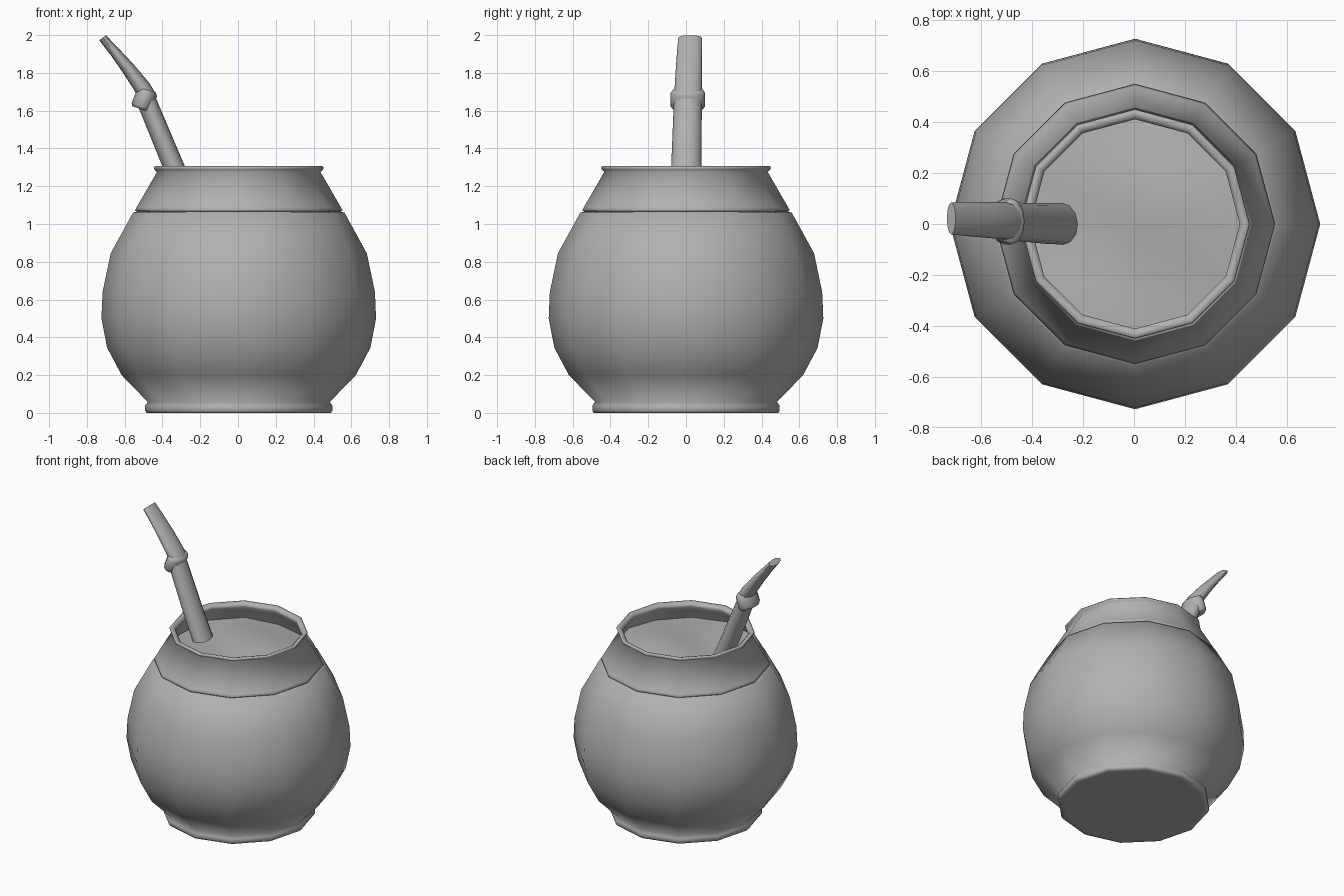
import bpy, bmesh, math
from mathutils import Vector

if "Cube" in bpy.data.objects:
    bpy.data.objects.remove(bpy.data.objects["Cube"])

SIDES = 12
SHIFT = 0.004  # the gourd sits slightly right of centre

grey = bpy.data.materials.new("dark_grey")
grey.diffuse_color = (0.44, 0.44, 0.44, 1)
grey.use_nodes = True
grey.node_tree.nodes["Principled BSDF"].inputs["Base Color"].default_value = grey.diffuse_color


def ring_mesh(name, rings, cap_start=True, cap_end=True, angle=180):
    """Skin a list of equal-length point rings into one smooth object."""
    bm = bmesh.new()
    loops = [[bm.verts.new(p) for p in ring] for ring in rings]
    for a, b in zip(loops, loops[1:]):
        n = len(a)
        for i in range(n):
            j = (i + 1) % n
            bm.faces.new((a[i], a[j], b[j], b[i]))
    if cap_start:
        bm.faces.new(loops[0][::-1])
    if cap_end:
        bm.faces.new(loops[-1])
    bmesh.ops.recalc_face_normals(bm, faces=bm.faces)
    mesh = bpy.data.meshes.new(name)
    bm.to_mesh(mesh)
    bm.free()
    mesh.materials.append(grey)
    ob = bpy.data.objects.new(name, mesh)
    bpy.context.collection.objects.link(ob)
    bpy.context.view_layer.objects.active = ob
    ob.select_set(True)
    bpy.ops.object.shade_smooth_by_angle(angle=math.radians(angle))
    ob.select_set(False)
    return ob


def circle(r):
    return [(SHIFT + r * math.cos(2 * math.pi * i / SIDES),
             r * math.sin(2 * math.pi * i / SIDES)) for i in range(SIDES)]


def lathe(name, profile, **kw):
    """Revolve (radius, height) points around z."""
    return ring_mesh(name, [[(x, y, z) for x, y in circle(r)] for r, z in profile], **kw)


def tube(name, sections):
    """Oval sections: centre x, y, z, lean in degrees, half thickness, half width."""
    rings = []
    for x, y, z, lean, rx, ry in sections:
        t = math.radians(lean)
        side = Vector((math.cos(t), 0, math.sin(t)))
        rings.append([Vector((x, y, z)) + side * rx * math.cos(a) + Vector((0, ry * math.sin(a), 0))
                      for a in (2 * math.pi * i / SIDES for i in range(SIDES))])
    return ring_mesh(name, rings, angle=65)


# Round gourd with a small foot
lathe("gourd_body", [
    (0.46, 0.0), (0.488, 0.0), (0.496, 0.012), (0.496, 0.038), (0.482, 0.058),
    (0.62, 0.20), (0.697, 0.345), (0.727, 0.50), (0.721, 0.64), (0.678, 0.845),
    (0.56, 1.06), (0.53, 1.068)])

# Metal collar with rolled lip and inner wall
lathe("collar", [
    (0.53, 1.066), (0.545, 1.068), (0.549, 1.074), (0.54, 1.09), (0.433, 1.275),
    (0.446, 1.288), (0.450, 1.298), (0.444, 1.306), (0.424, 1.302), (0.411, 1.29),
    (0.411, 1.275), (0.425, 1.25), (0.47, 1.14)], cap_start=False, cap_end=False)


# Uneven herb surface inside the rim
def herb_height(x, y):
    return (1.18 + 0.025 * math.cos(4.5 * x - 0.5) * math.cos(4 * y)
            + 0.012 * math.sin(10 * y + 4 * x))


ring_mesh("herb_surface",
          [[(x, y, herb_height(x, y)) for x, y in circle(r)]
           for r in (0.46, 0.37, 0.28, 0.19, 0.10, 0.03)], cap_start=False)

# Straw: stem, ring and flattened mouthpiece
tube("straw_stem", [
    (-0.25, 0.0, 1.10, 23, 0.056, 0.082),
    (-0.343, 0.002, 1.31, 23, 0.055, 0.080),
    (-0.488, 0.010, 1.66, 23, 0.052, 0.074)])
tube("straw_ring", [
    (-0.512, 0.010, 1.608, -18, 0.050, 0.080),
    (-0.508, 0.010, 1.622, -18, 0.058, 0.091),
    (-0.482, 0.010, 1.695, -18, 0.056, 0.091),
    (-0.480, 0.010, 1.710, -16, 0.046, 0.080)])
tube("straw_mouthpiece", [
    (-0.480, 0.010, 1.675, 28, 0.046, 0.074),
    (-0.508, 0.013, 1.725, 31, 0.044, 0.073),
    (-0.580, 0.016, 1.822, 35, 0.036, 0.070),
    (-0.648, 0.019, 1.906, 37, 0.028, 0.067),
    (-0.717, 0.022, 1.986, 38, 0.022, 0.063)])
